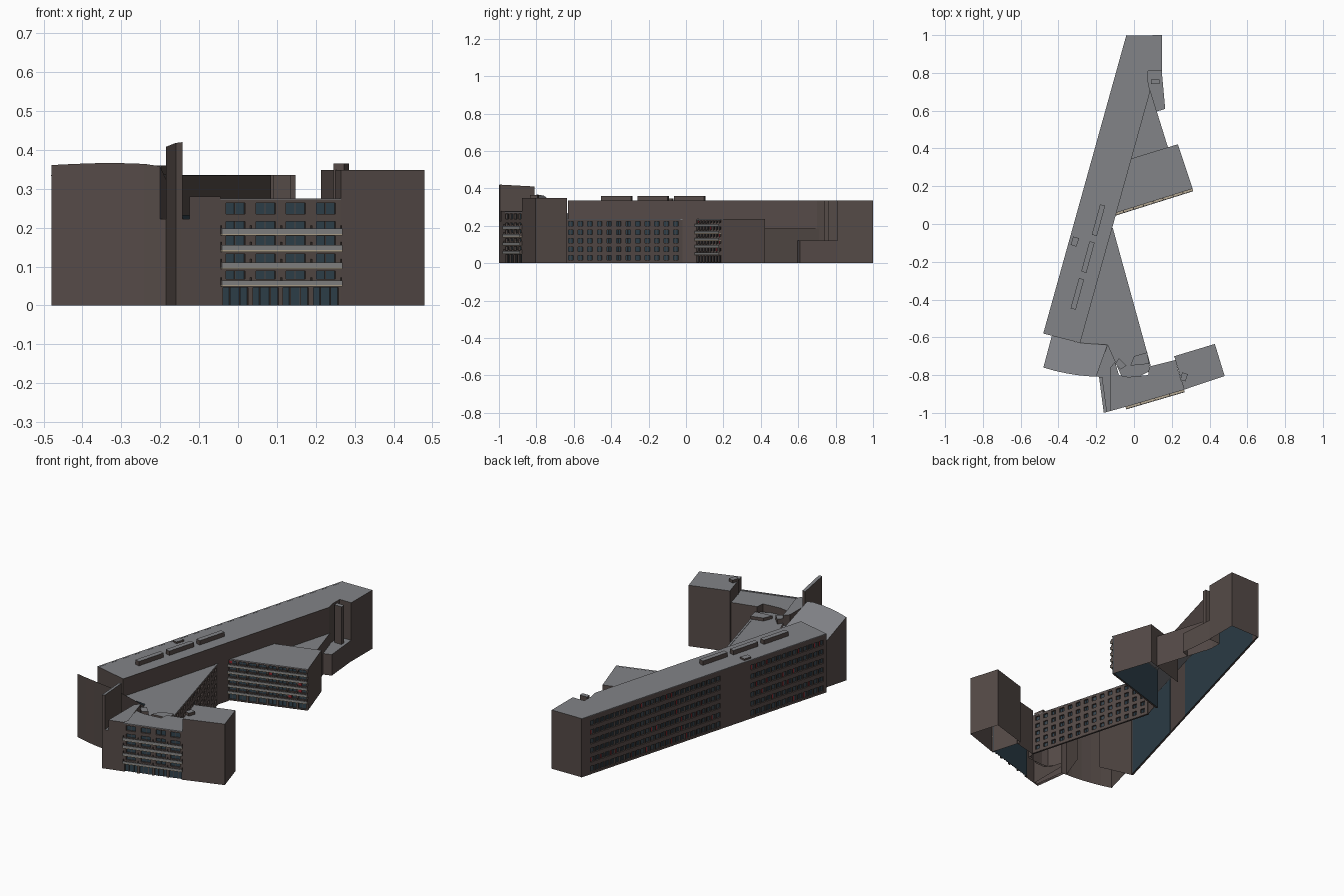
import bpy, bmesh, random
from mathutils import Vector

if "Cube" in bpy.data.objects:
    bpy.data.objects.remove(bpy.data.objects["Cube"])

random.seed(4)


def material(name, rgb):
    m = bpy.data.materials.new(name)
    m.diffuse_color = (*rgb, 1)
    m.use_nodes = True
    m.node_tree.nodes["Principled BSDF"].inputs["Base Color"].default_value = m.diffuse_color
    return m


MATS = [material("brown_wall", (0.09, 0.069, 0.063)), material("grey_roof", (0.225, 0.23, 0.245)),
        material("dark_glass", (0.03, 0.055, 0.075)), material("pale_concrete", (0.24, 0.24, 0.24)),
        material("red_panel", (0.3, 0.02, 0.03)), material("beige_edge", (0.45, 0.38, 0.28))]
WALL, ROOF, GLASS, PALE, RED, BEIGE = range(6)


def finish(name, bm):
    bmesh.ops.recalc_face_normals(bm, faces=bm.faces)
    me = bpy.data.meshes.new(name)
    bm.to_mesh(me)
    bm.free()
    for m in MATS:
        me.materials.append(m)
    ob = bpy.data.objects.new(name, me)
    bpy.context.collection.objects.link(ob)


def add_prism(bm, pts, z0, tops, side=WALL, cap=WALL, floor=True, skip=()):
    low = [bm.verts.new((x, y, z0)) for x, y in pts]
    top = [bm.verts.new((p[0], p[1], z)) for p, z in zip(pts, tops)]
    if floor:
        bm.faces.new(low).material_index = side
    bm.faces.new(top).material_index = cap
    for i in range(len(pts)):
        j = (i + 1) % len(pts)
        if i not in skip:
            bm.faces.new((low[i], low[j], top[j], top[i])).material_index = side


def prism(name, pts, top, z0=0.0, skip=()):
    """Open-bottomed block; skip lists walls that are shared with a neighbour."""
    bm = bmesh.new()
    tops = top if isinstance(top, (list, tuple)) else [top] * len(pts)
    add_prism(bm, pts, z0, tops, WALL, ROOF, False, skip)
    finish(name, bm)


def on_line(a, b, t, out=0.0):
    """Point at fraction t of a-b, moved outward (to the right of the direction)."""
    a, b = Vector(a), Vector(b)
    d = b - a
    n = Vector((d.y, -d.x)).normalized()
    return tuple(a + d * t + n * out)


def slab(bm, a, b, t0, t1, z0, z1, o0, o1, mat):
    pts = [on_line(a, b, t0, o0), on_line(a, b, t0, o1), on_line(a, b, t1, o1), on_line(a, b, t1, o0)]
    add_prism(bm, pts, z0, [z1] * 4, mat, mat)


D = 0.01   # depth of the window recesses


def facade(name, a, b, cols, rows, ztop, wide=0.6, margin=0.0, t0=0.0, t1=1.0, red=0.0, zbase=0.0):
    """Recessed glass behind spandrel bands and piers; rows = [(sill, head), ...]."""
    bm = bmesh.new()
    slab(bm, a, b, t0, t1, 0.0, ztop - 0.004, -D - 0.001, -D + 0.001, GLASS)
    slab(bm, a, b, t0, t1, ztop - 0.003, ztop + 0.0005, -D, 0.0005, ROOF)
    z = zbase
    for sill, head in rows + [(ztop - 0.003, None)]:
        if sill - z > 0.0005:
            slab(bm, a, b, t0, t1, z, sill, -D, 0, WALL)
        z = head
    s0, s1 = t0 + margin, t1 - margin
    step = (s1 - s0) / cols
    for i in range(cols + 1):
        lo = s0 + step * (i - 1 + (1 + wide) / 2) if i else t0
        hi = s0 + step * (i + (1 - wide) / 2) if i < cols else t1
        for sill, head in rows:
            slab(bm, a, b, lo, hi, sill, head, -D, 0, WALL)
            if i < cols:
                mid = s0 + step * (i + 0.5)
                slab(bm, a, b, mid - step * .015, mid + step * .015, sill, head, -D, -D * .6, WALL)
                if random.random() < red:
                    slab(bm, a, b, hi, hi + step * wide * .4, sill, head, -D, -D * .6, RED)
    finish(name, bm)


def balconies(name, a, b, levels, cols):
    bm = bmesh.new()
    for z0, z1 in levels:
        slab(bm, a, b, 0, 1, z0 - 0.004, z0, -0.001, 0.014, BEIGE)
        slab(bm, a, b, 0, 1, z0, z1, 0.010, 0.014, PALE)
        for i in range(cols + 1):
            t = i / cols
            slab(bm, a, b, max(0, t - .004), min(1, t + .004), z0, z1 + 0.008, 0, 0.010, WALL)
    finish(name, bm)


# Long main bar
W0, W1 = (-0.04, 1.0), (-0.48, -0.58)
S0, S1 = (-0.285, -0.63), (0.085, 0.70)
prism("main_bar", [on_line(W0, W1, 1, -D), S0, S1, (0.075, 0.75), (0.075, 0.81),
                   (0.148, 0.81), (0.148, 1.0), on_line(W0, W1, 0, -D)], 0.335, skip=(1, 7))
west_rows = [(0.012, 0.045)] + [(0.068 + .052 * i, 0.096 + .052 * i) for i in range(5)]
facade("west_windows_north", W0, W1, 26, west_rows, 0.335, 0.82, 0.0, 0.035, 0.57, 0.15)
facade("west_windows_south", W0, W1, 14, west_rows, 0.335, 0.82, 0.0, 0.69, 0.99, 0.15)
bm = bmesh.new()
for s, e in [(0, 0.035), (0.57, 0.69), (0.99, 1)]:
    slab(bm, W0, W1, s, e, 0, 0.335, -D, 0, WALL)
    slab(bm, W0, W1, s, e, 0.333, 0.3355, -D, 0.0005, ROOF)
finish("west_plain_wall", bm)

# East wall of the bar, only above the roofs of the wings that join it
bm = bmesh.new()
for s, e, z in [(0, 0.46, 0.232), (0.46, 0.515, 0), (0.515, 0.73, 0.234), (0.73, 1, 0.184)]:
    slab(bm, S0, S1, s, e, z, 0.334, -0.002, 0, WALL)
finish("bar_east_wall", bm)

# Roof plant boxes along the bar
for i in range(3):
    cx, cy = -0.188 - 0.056 * i, 0.02 - 0.195 * i
    a, b = (cx + 0.022, cy + 0.08), (cx - 0.022, cy - 0.08)
    prism("roof_box_%d" % (i + 1), [on_line(a, b, 0, -.014), on_line(a, b, 0, .014),
                                    on_line(a, b, 1, .014), on_line(a, b, 1, -.014)], 0.36, 0.335)
prism("roof_hatch", [(-0.335, -0.11), (-0.305, -0.12), (-0.29, -0.075), (-0.322, -0.066)], 0.345, 0.335)

# North-east low parts and the column in the recess
prism("low_triangle", [(-0.02, 0.34), (0.18, 0.405), (0.085, 0.71)], 0.185, skip=(0, 2))
prism("low_annex", [(0.075, 0.70), (0.09, 0.69), (0.12, 0.595), (0.165, 0.61), (0.147, 0.81), (0.075, 0.81)],
      0.12, skip=(0, 1, 4, 5))
prism("recess_column", [(0.09, 0.74), (0.135, 0.74), (0.135, 0.765), (0.09, 0.765)], 0.335, 0.12)

# Back wing with balcony front
A, B = (-0.11, 0.055), (0.310, 0.187)
prism("back_wing", [on_line(A, B, 0, -D), on_line(A, B, 1, -D), (0.232, 0.422), (-0.02, 0.345)], 0.235, skip=(0, 3))
wing_rows = [(0.006, 0.038)] + [(0.058 + .038 * i, 0.082 + .038 * i) for i in range(4)] + [(0.209, 0.226)]
facade("back_wing_windows", A, B, 8, wing_rows, 0.235, 0.75, 0.01, red=0.1)
balconies("back_wing_balconies", A, B, [(0.047 + .038 * i, 0.058 + .038 * i) for i in range(5)], 8)

# South triangular wing with window grid on its east side
E0, E1 = (0.088, -0.75), (-0.113, -0.02)
prism("triangle_wing", [S0, (-0.14, -0.64), (-0.10, -0.73), (-0.06, -0.82), (0.0, -0.82), (0.08, -0.78),
                        on_line(E0, E1, 0, -D), on_line(E0, E1, 1, -D)], 0.233, skip=(0, 1, 6, 7))
grid_rows = [(0.018 + .045 * i, 0.042 + .045 * i) for i in range(5)]
facade("triangle_wing_windows", E0, E1, 14, grid_rows, 0.235, 0.5, 0.01)

# South-west block: curved front, roof falling to the back
prism("curved_block", [(-0.48, -0.76), (-0.42, -0.777), (-0.36, -0.79), (-0.30, -0.80), (-0.24, -0.806),
                       (-0.20, -0.807), (-0.14, -0.64), (-0.285, -0.63), (-0.435, -0.592)],
      [0.361, 0.364, 0.366, 0.366, 0.364, 0.358, 0.222, 0.23, 0.235], skip=(6, 7))

# Tall fin wall
prism("fin_wall", [(-0.185, -0.81), (-0.16, -1.0), (-0.143, -0.995), (-0.168, -0.81)], [0.408, 0.418, 0.42, 0.41])

# Front building: link, blank end, balcony front, tower
F0, F1 = (-0.045, -0.968), (0.265, -0.877)
prism("link_block", [(-0.15, -0.997), (-0.125, -0.99), (-0.125, -0.76), (-0.10, -0.73), (-0.14, -0.64),
                     (-0.20, -0.807), (-0.18, -0.81)], 0.222, skip=(1, 2, 3, 4))
prism("front_blank_block", [(-0.125, -0.99), F0, (-0.035, -0.94), (-0.08, -0.80), (-0.10, -0.73), (-0.125, -0.76)],
      0.28, skip=(1, 2))
prism("front_block", [on_line(F0, F1, 0, -D), on_line(F0, F1, 1, -D), (0.235, -0.78), (0.22, -0.72), (0.08, -0.755),
                      (0.075, -0.80), (-0.03, -0.81), (-0.08, -0.80)], 0.273, skip=(0, 1, 7))
front_rows = [(0.068, 0.088), (0.110, 0.132), (0.155, 0.178), (0.196, 0.216), (0.235, 0.263)]
facade("front_windows", F0, F1, 4, front_rows, 0.275, 0.64, 0.0, red=0.06, zbase=0.046)
balconies("front_balconies", F0, F1, [(0.053, 0.064), (0.098, 0.111), (0.142, 0.155), (0.184, 0.198)], 4)
bm = bmesh.new()
for i in range(13):
    w = 0.02 if i % 3 == 0 else 0.005
    t = i / 12
    slab(bm, F0, F1, max(0, t - w), min(1, t + w), 0, 0.046, -D, 0 if i % 3 == 0 else -0.005, WALL)
finish("shopfront_piers", bm)
prism("tower", [(0.265, -0.877), (0.48, -0.805), (0.428, -0.635), (0.213, -0.70)], 0.348)
prism("tower_roof_box", [(0.245, -0.825), (0.272, -0.833), (0.285, -0.795), (0.255, -0.785)], 0.365, 0.273)

# Terrace boxes behind the front building
prism("stair_box", [(-0.10, -0.74), (-0.07, -0.77), (-0.04, -0.75), (-0.08, -0.71)], 0.26, 0.233)
prism("terrace_box", [(-0.02, -0.75), (0.08, -0.74), (0.07, -0.68), (0.0, -0.70)], 0.25, 0.233)
